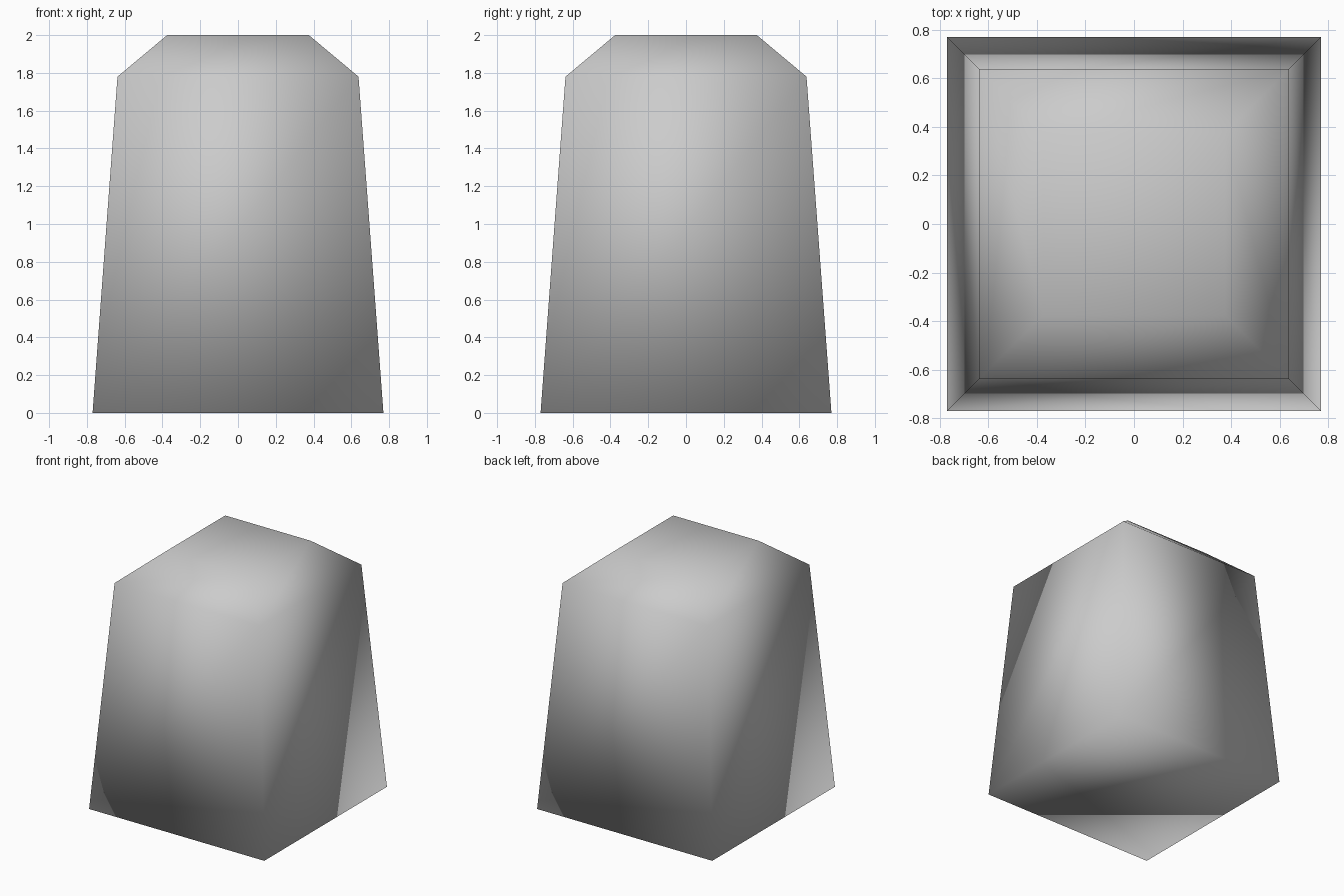
import bpy, bmesh

if "Cube" in bpy.data.objects:
    bpy.data.objects.remove(bpy.data.objects["Cube"])

# square cross-sections from base to top: (half width, height)
PROFILE = [(0.77, 0.0), (0.638, 1.78), (0.375, 2.0)]
CORNERS = [(-1, -1), (1, -1), (1, 1), (-1, 1)]

# tapered block with a bevelled top, closed at both ends
bm = bmesh.new()
rings = [[bm.verts.new((sx * w, sy * w, z)) for sx, sy in CORNERS] for w, z in PROFILE]
for low, high in zip(rings, rings[1:]):
    for i in range(4):
        j = (i + 1) % 4
        bm.faces.new((low[i], low[j], high[j], high[i]))
bm.faces.new(rings[0][::-1])
bm.faces.new(rings[-1])
bmesh.ops.recalc_face_normals(bm, faces=bm.faces)

# the whole block is smooth shaded, including its corners
for f in bm.faces:
    f.smooth = True

mesh = bpy.data.meshes.new("tapered_block")
bm.to_mesh(mesh)
bm.free()
bpy.context.collection.objects.link(bpy.data.objects.new("tapered_block", mesh))
